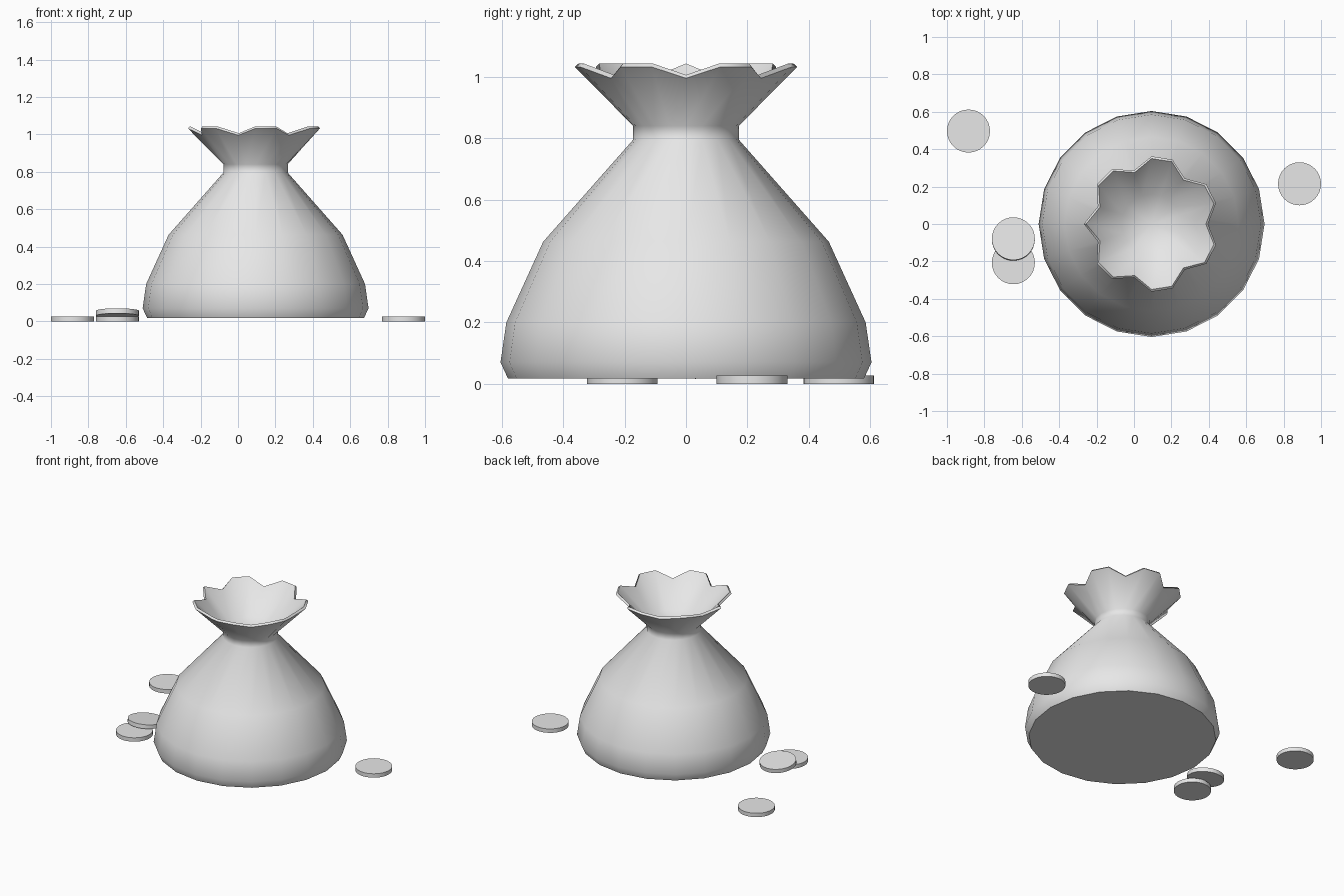
import bpy
import bmesh
from math import cos, sin, pi, radians

cube = bpy.data.objects.get("Cube")
if cube:
    bpy.data.objects.remove(cube, do_unlink=True)


def make_material(name, rgb):
    mat = bpy.data.materials.new(name)
    mat.use_nodes = True
    color = (*rgb, 1.0)
    mat.diffuse_color = color
    mat.node_tree.nodes["Principled BSDF"].inputs["Base Color"].default_value = color
    return mat


def finish(obj, mat, angle):
    obj.data.materials.append(mat)
    bpy.ops.object.select_all(action='DESELECT')
    obj.select_set(True)
    bpy.context.view_layer.objects.active = obj
    bpy.ops.object.shade_smooth_by_angle(angle=radians(angle))


grey = make_material("plain grey", (0.8, 0.8, 0.8))

# Tied sack: stacked rings with a scalloped, thin-edged mouth
SIDES = 20
VALLEYS = {0, 3, 6, 9, 11, 14, 17}


def ring(bm, radius, z, dip_radius=None, dip_z=None):
    verts = []
    for i in range(SIDES):
        dip = dip_radius is not None and i in VALLEYS
        r, h = (dip_radius, dip_z) if dip else (radius, z)
        a = 2 * pi * i / SIDES
        verts.append(bm.verts.new((r * cos(a), r * sin(a), h)))
    return verts


bm = bmesh.new()
body = [(0.58, 0.018), (0.604, 0.07), (0.585, 0.2), (0.465, 0.463),
        (0.172, 0.795), (0.172, 0.84)]
rings = [ring(bm, r, z) for r, z in body]
rings.append(ring(bm, 0.362, 1.032, 0.302, 0.995))    # outer lip
rings.append(ring(bm, 0.350, 1.043, 0.290, 1.006))    # inner lip
rings.append(ring(bm, 0.160, 0.850))                  # inner throat
for low, high in zip(rings, rings[1:]):
    for i in range(SIDES):
        j = (i + 1) % SIDES
        bm.faces.new((low[i], low[j], high[j], high[i]))
bm.faces.new(rings[0][::-1])
# Closed gathering inside the neck
center = bm.verts.new((0, 0, 0.82))
throat = rings[-1]
for i in range(SIDES):
    bm.faces.new((throat[i], throat[(i + 1) % SIDES], center))
bmesh.ops.recalc_face_normals(bm, faces=bm.faces)
mesh = bpy.data.meshes.new("sack")
bm.to_mesh(mesh)
bm.free()
sack = bpy.data.objects.new("sack", mesh)
sack.location.x = 0.094
bpy.context.collection.objects.link(sack)
finish(sack, grey, 55)

# Loose coins, one leaning on another
THICK = 0.027
coins = {
    "coin_back_right": (-0.885, 0.497, THICK / 2, 0),
    "coin_left": (0.885, 0.215, THICK / 2, 0),
    "coin_front_right": (-0.645, -0.207, THICK / 2, 0),
    "coin_leaning": (-0.645, -0.08, 0.043, -6.7),
}
for name, (x, y, z, tilt) in coins.items():
    bpy.ops.mesh.primitive_cylinder_add(vertices=32, radius=0.115, depth=THICK,
                                        location=(x, y, z),
                                        rotation=(radians(tilt), 0, 0))
    coin = bpy.context.object
    coin.name = name
    finish(coin, grey, 30)
